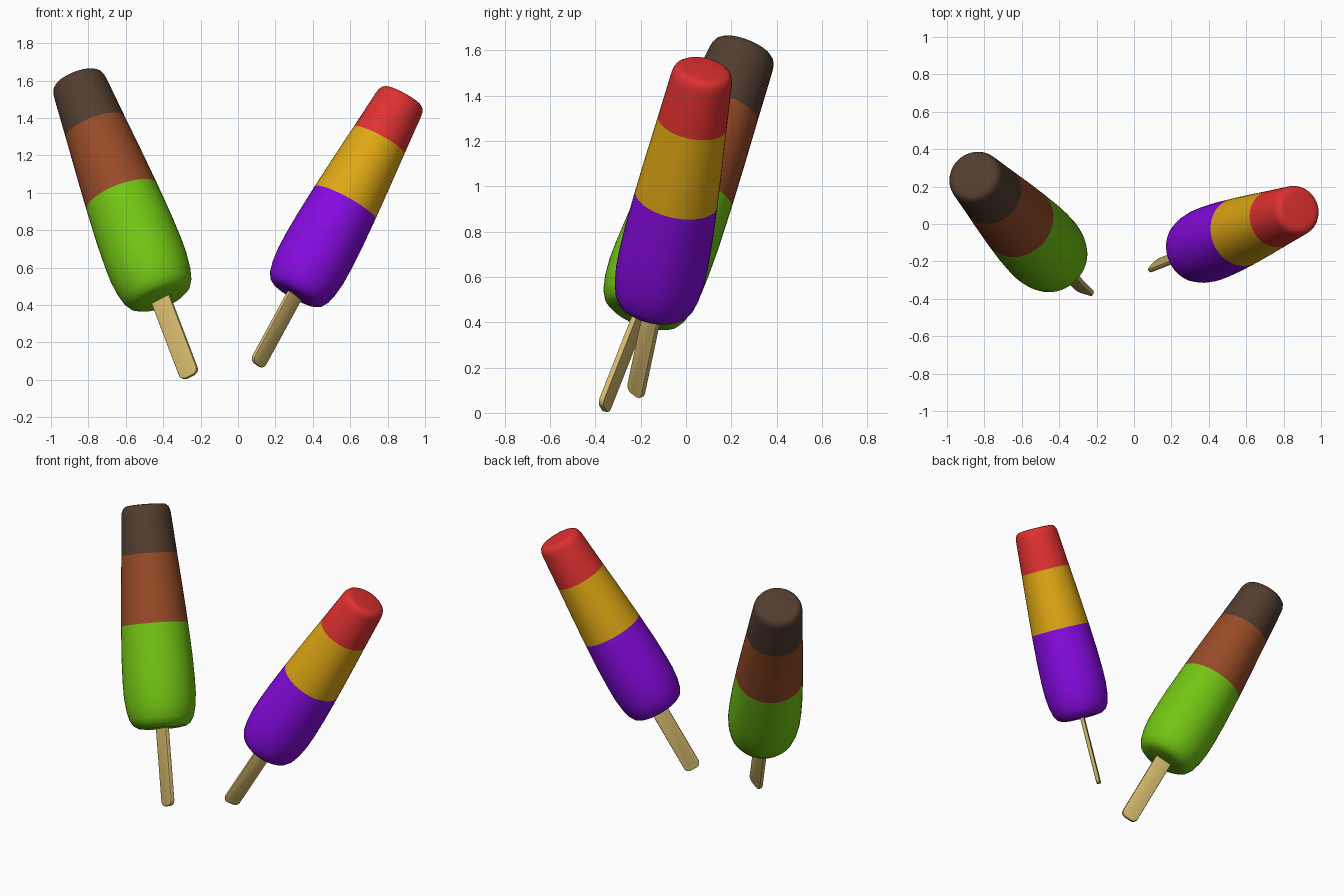
import bpy, bmesh, math
from mathutils import Vector, Matrix

cube = bpy.data.objects.get("Cube")
if cube:
    bpy.data.objects.remove(cube, do_unlink=True)


def material(name, rgb):
    mat = bpy.data.materials.new(name)
    mat.use_nodes = True
    mat.diffuse_color = (*rgb, 1)
    mat.node_tree.nodes["Principled BSDF"].inputs["Base Color"].default_value = (*rgb, 1)
    return mat


wood = material("pale wood", (0.65, 0.48, 0.15))
green = material("lime green", (0.17, 0.56, 0.007))
brown = material("caramel brown", (0.31, 0.07, 0.02))
dark = material("dark chocolate", (0.085, 0.047, 0.029))
purple = material("grape purple", (0.24, 0.003, 0.75))
yellow = material("mango yellow", (0.74, 0.39, 0.007))
red = material("cherry red", (0.75, 0.03, 0.03))

LENGTH = 1.825
BAND_HEIGHTS = (1.10, 1.525)
# Ice outline: radius, distance from the stick tip
PROFILE = [(0.11, 0.472), (0.145, 0.478), (0.173, 0.495), (0.194, 0.53),
           (0.209, 0.59), (0.218, 0.67), (0.219, 0.76), (0.215, 0.90),
           (0.203, 1.10), (0.187, 1.31), (0.169, 1.525), (0.150, 1.765),
           (0.146, 1.79), (0.137, 1.81), (0.122, 1.822), (0.10, 1.825)]


def finish(name, bm, mats, frame, angle):
    bmesh.ops.recalc_face_normals(bm, faces=bm.faces)
    mesh = bpy.data.meshes.new(name)
    bm.to_mesh(mesh)
    bm.free()
    for mat in mats:
        mesh.materials.append(mat)
    obj = bpy.data.objects.new(name, mesh)
    bpy.context.collection.objects.link(obj)
    obj.matrix_world = frame
    bpy.ops.object.select_all(action='DESELECT')
    obj.select_set(True)
    bpy.context.view_layer.objects.active = obj
    bpy.ops.object.shade_smooth_by_angle(angle=math.radians(angle))


def ice_body(name, mats, frame, sides=48):
    bm = bmesh.new()
    rings = [[bm.verts.new((r * math.cos(math.tau * i / sides),
                            r * math.sin(math.tau * i / sides), z))
              for i in range(sides)] for r, z in PROFILE]
    for a, b in zip(rings, rings[1:]):
        for i in range(sides):
            j = (i + 1) % sides
            bm.faces.new((a[i], a[j], b[j], b[i]))
    bm.faces.new(rings[0][::-1])
    bm.faces.new(rings[-1])
    # Flavour bands by height
    for f in bm.faces:
        f.material_index = sum(f.calc_center_median().z > h for h in BAND_HEIGHTS)
    finish(name, bm, mats, frame, 50)


def stick(name, frame, width=0.11, thick=0.027, top=0.75):
    bm = bmesh.new()
    bmesh.ops.create_cube(bm, size=1, matrix=Matrix.Translation((0, 0, top / 2))
                          @ Matrix.Diagonal((width, thick, top, 1)))
    # Round the corners of the flat outline
    ends = [e for e in bm.edges if abs(e.verts[0].co.y - e.verts[1].co.y) > thick / 2]
    bmesh.ops.bevel(bm, geom=ends, offset=0.035, segments=6, profile=0.5, affect='EDGES')
    # Soften the rim of both flat faces
    rim = [e for e in bm.edges if abs(e.verts[0].co.y - e.verts[1].co.y) < 1e-5]
    bmesh.ops.bevel(bm, geom=rim, offset=0.006, segments=2, profile=0.5, affect='EDGES')
    finish(name, bm, [wood], frame, 40)


def ice_pop(side, tip, top, wide, mats):
    tip, top = Vector(tip), Vector(top)
    axis = (top - tip).normalized()
    u = Vector(wide)
    u = (u - axis * u.dot(axis)).normalized()
    rot = Matrix((u, axis.cross(u), axis)).transposed().to_4x4()
    scale = (top - tip).length / LENGTH
    frame = Matrix.Translation(tip) @ rot @ Matrix.Scale(scale, 4)
    ice_body(side + "_ice_body", mats, frame)
    stick(side + "_stick", frame)


ice_pop("right", (-0.255, -0.366, 0.017), (-0.862, 0.262, 1.61),
        (0.864, -0.273, 0.423), [green, brown, dark])
ice_pop("left", (0.10, -0.225, 0.08), (0.883, 0.078, 1.517),
        (-0.616, -0.631, 0.465), [purple, yellow, red])
